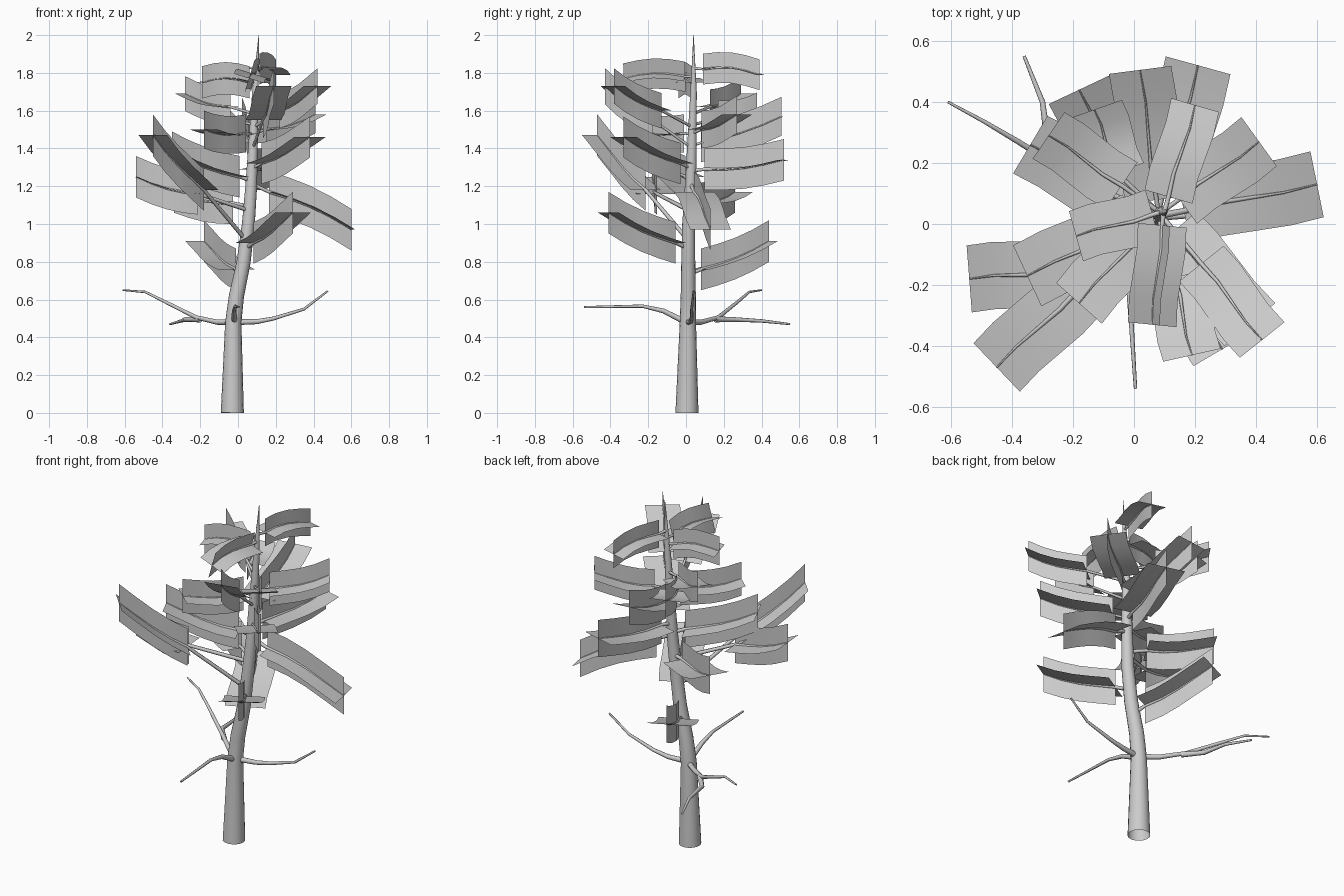
import bpy, bmesh, math
from mathutils import Vector as V

if "Cube" in bpy.data.objects:
    bpy.data.objects.remove(bpy.data.objects["Cube"])

# trunk centre line: x, y, z, radius
TRUNK = [(-.03, .005, 0, .061), (-.025, .01, .48, .043), (-.008, .012, .62, .04), (.03, .012, .8, .037),
         (.055, .014, 1, .034), (.07, .025, 1.2, .031), (.092, .04, 1.7, .017), (.11, .04, 2, .001)]


def finish(bm, name):
    bmesh.ops.recalc_face_normals(bm, faces=bm.faces)
    me = bpy.data.meshes.new(name)
    bm.to_mesh(me)
    bm.free()
    for p in me.polygons:
        p.use_smooth = True
    ob = bpy.data.objects.new(name, me)
    bpy.context.collection.objects.link(ob)


def tube(bm, pts, radii, sides):
    """Sweep a round section along the points."""
    prev = None
    for i, p in enumerate(pts):
        d = (pts[min(i + 1, len(pts) - 1)] - pts[max(i - 1, 0)]).normalized()
        ref = V((0, 1, 0)) if abs(d.z) > .8 else V((0, 0, 1))
        a = d.cross(ref).normalized()
        b = a.cross(d)
        ring = []
        for k in range(sides):
            t = 2 * math.pi * k / sides
            ring.append(bm.verts.new(p + radii[i] * (a * math.cos(t) + b * math.sin(t))))
        if prev:
            for k in range(sides):
                n = (k + 1) % sides
                bm.faces.new((prev[k], prev[n], ring[n], ring[k]))
        prev = ring


def trunk_at(z):
    for p, q in zip(TRUNK, TRUNK[1:]):
        if p[2] <= z <= q[2]:
            return V(p[:3]).lerp(V(q[:3]), (z - p[2]) / (q[2] - p[2]))


def strip(bm, pts, side):
    """Flat ribbon along the points, reaching out to both sides."""
    rows = [(bm.verts.new(p - side), bm.verts.new(p + side)) for p in pts]
    for r, s in zip(rows, rows[1:]):
        bm.faces.new((r[0], r[1], s[1], s[0]))


# trunk
bm = bmesh.new()
tube(bm, [V(p[:3]) for p in TRUNK], [p[3] for p in TRUNK], 16)
finish(bm, "trunk")

# bare lower branches, one with a fork
BARE = [
    [(-.02, .01, .48), (-.11, .08, .48), (-.22, .17, .505), (-.38, .27, .585), (-.49, .335, .64), (-.61, .4, .65)],
    [(-.2, .155, .495), (-.28, .25, .495), (-.3, .4, .487), (-.36, .55, .47)],
    [(-.02, .01, .48), (.1, .025, .483), (.19, .03, .5), (.35, .03, .55), (.475, .04, .645)],
    [(-.02, 0, .48), (-.02, -.12, .54), (-.015, -.23, .565), (.005, -.54, .56)],
]
bm = bmesh.new()
for path in BARE:
    n = len(path)
    tube(bm, [V(p) for p in path], [.014 * (1 - i / n) + .002 for i in range(n)], 8)
finish(bm, "bare_branches")

# leafy branches: tip x, y, z, height and fraction of the reach where foliage starts,
# then optionally a sideways shift of that start
LEAFY = [
    (-.18, .44, .91, .76, .16), (.29, -.41, 1.06, .9, .16), (-.45, -.47, 1.47, 1.18, .48),
    (.6, .13, .97, 1.17, .18), (-.54, -.18, 1.25, 1.16, .5, .08), (-.34, .26, 1.17, 1.11, .22),
    (-.35, -.17, 1.38, 1.25, .15), (.38, -.33, 1.46, 1.32, .16), (.21, .52, 1.34, 1.29, .14),
    (.02, .505, 1.57, 1.43, .1), (-.18, -.26, 1.5, 1.48, .15), (.41, .27, 1.58, 1.5, .2),
    (-.13, .375, 1.6, 1.56, .47, .05), (-.28, .29, 1.69, 1.62, .35), (.19, -.43, 1.73, 1.55, .45),
    (.42, -.38, 1.73, 1.6, .4), (-.19, -.04, 1.75, 1.75, .12), (.06, -.33, 1.77, 1.78, .12),
    (.2, .39, 1.79, 1.82, .14),
]
ROLL = {17: .3}  # the front top spray is tipped to one side
wood, flat, upright = bmesh.new(), bmesh.new(), bmesh.new()
for n, (x, y, z, start_z, f, *shift) in enumerate(LEAFY):
    tip = V((x, y, z))
    start = trunk_at(start_z).lerp(tip, f)
    start.z = start_z
    root = trunk_at(start_z - (z - start_z) * f / (1 - f))
    width = .22 - .11 * max(0, start_z - 1.3)
    bulge = -.018 if z > start_z else .022
    along = tip - start
    side = V((-along.y, along.x, 0)).normalized()
    start += side * sum(shift)
    along = tip - start
    side = V((-along.y, along.x, 0)).normalized()
    line = []
    for i in range(5):
        t = i / 4
        line.append(start.lerp(tip, t) + V((0, 0, bulge * math.sin(math.pi * t)))
                    + side * .005 * math.sin(2 * math.pi * t))
    pts = [root] + line
    thick = .011 if start_z < 1.3 else .008
    tube(wood, pts, [thick * (1 - i / len(pts)) + .0005 for i in range(len(pts))], 6)
    # crossed foliage cards
    c, s = math.cos(ROLL.get(n, 0)), math.sin(ROLL.get(n, 0))
    up = V((0, 0, 1))
    strip(flat, line, (side * c - up * s) * width / 2)
    strip(upright, line, (up * c + side * s) * width / 2)
finish(wood, "leafy_branches")
finish(flat, "foliage_flat_cards")
finish(upright, "foliage_upright_cards")
